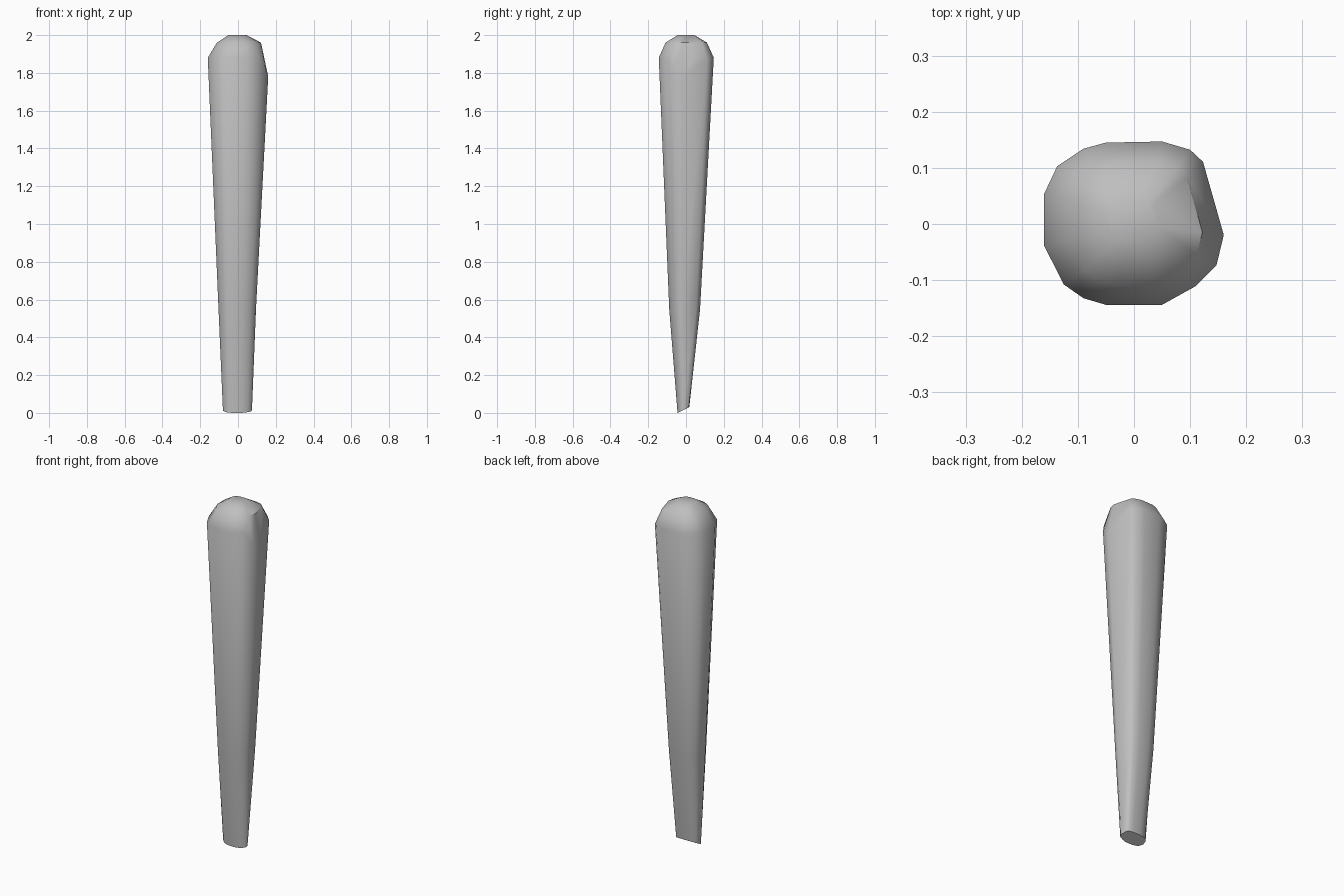
import bpy
import bmesh
import math

cube = bpy.data.objects.get("Cube")
if cube:
    bpy.data.objects.remove(cube, do_unlink=True)

grey = bpy.data.materials.new("stone grey")
grey.use_nodes = True
colour = (0.52, 0.52, 0.52, 1)
grey.diffuse_color = colour
bsdf = grey.node_tree.nodes["Principled BSDF"]
bsdf.inputs["Base Color"].default_value = colour
bsdf.inputs["Roughness"].default_value = 0.8

# Worn cross-section at the widest level, with one broad planed side
outline = [(-0.16, -0.04), (-0.125, -0.11), (-0.09, -0.135), (-0.05, -0.147),
           (0.05, -0.147), (0.11, -0.113), (0.147, -0.075), (0.16, -0.02),
           (0.123, 0.113), (0.1, 0.135), (0.05, 0.15), (-0.05, 0.148),
           (-0.09, 0.137), (-0.137, 0.105), (-0.16, 0.055)]

# Levels: height, x centre, x scale, y centre, y scale
levels = [(0.02, -0.003, 0.48, -0.014, 0.21),
          (0.55, -0.004, 0.62, -0.008, 0.55),
          (1.88, 0, 1, 0, 0.98),
          (1.96, 0.005, 0.73, 0, 0.74),
          (2.0, -0.003, 0.3, 0, 0.3)]

bm = bmesh.new()
rings = []
for i, (z, cx, sx, cy, sy) in enumerate(levels):
    ring = []
    for x, y in outline:
        height = z
        if i == 0:      # slanted foot
            height = 0.025 + 0.5 * y * sy
        elif i == 2:    # uneven shoulder, lower on the planed side
            height -= 0.1 * max(0, (x - 0.12) / 0.04)
        ring.append(bm.verts.new((cx + x * sx, cy + y * sy, height)))
    rings.append(ring)

# Tapered sides, rounded crown and flat end
count = len(outline)
for low, high in zip(rings, rings[1:]):
    for k in range(count):
        n = (k + 1) % count
        bm.faces.new((low[k], low[n], high[n], high[k]))
bm.faces.new(list(reversed(rings[0])))
bm.faces.new(rings[-1])

# Stand the foot exactly on the ground
lowest = min(v.co.z for v in bm.verts)
for v in rings[0]:
    v.co.z -= lowest
bmesh.ops.recalc_face_normals(bm, faces=bm.faces)

mesh = bpy.data.meshes.new("tapered_post")
bm.to_mesh(mesh)
bm.free()
post = bpy.data.objects.new("tapered_post", mesh)
bpy.context.collection.objects.link(post)
mesh.materials.append(grey)
bpy.context.view_layer.objects.active = post
post.select_set(True)
bpy.ops.object.shade_smooth_by_angle(angle=math.radians(45))
